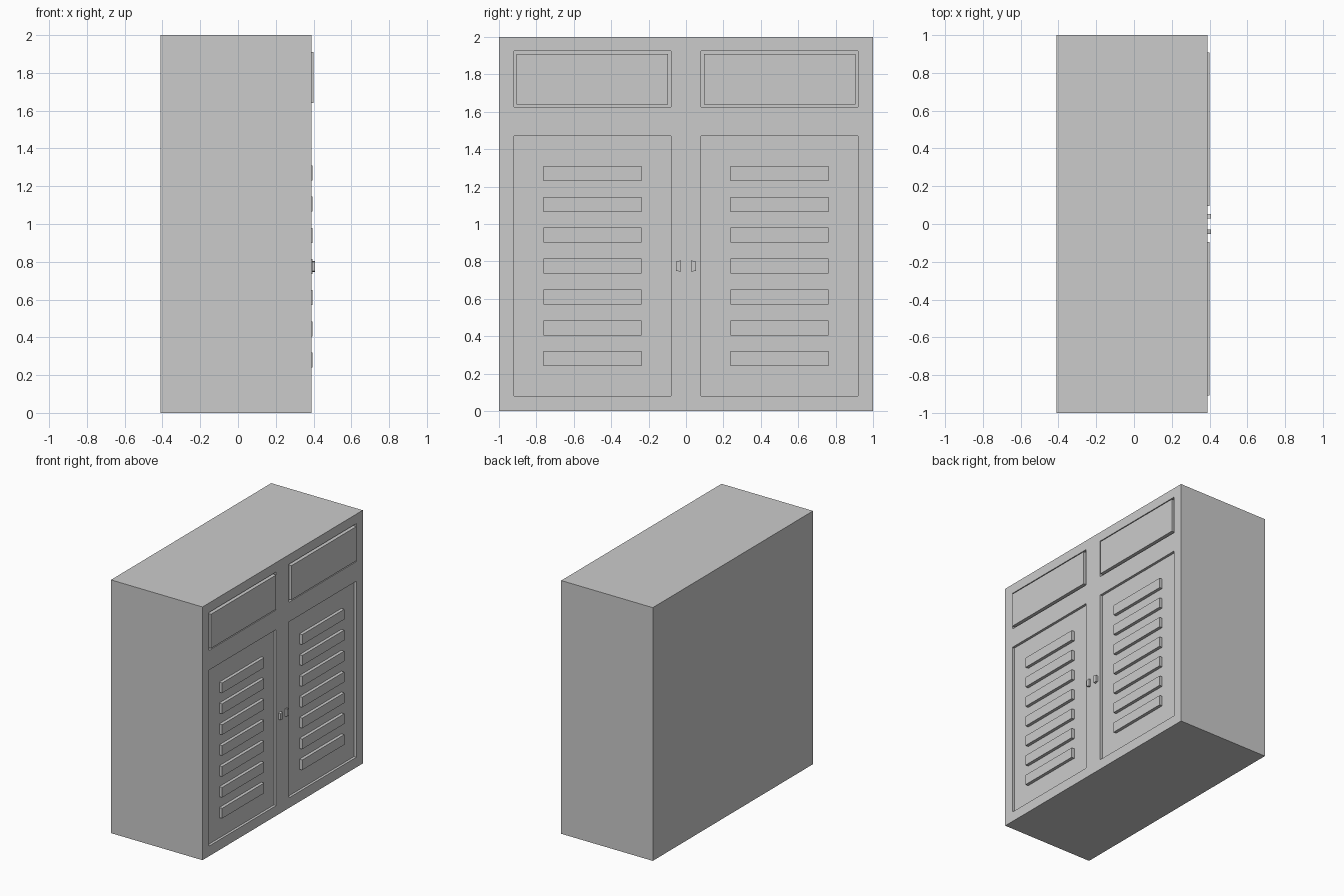
import bpy
import bmesh
from mathutils import Vector

if "Cube" in bpy.data.objects:
    bpy.data.objects.remove(bpy.data.objects["Cube"], do_unlink=True)

grey = bpy.data.materials.new("light grey")
grey.use_nodes = True
grey.diffuse_color = (0.6, 0.6, 0.6, 1)
grey.node_tree.nodes["Principled BSDF"].inputs["Base Color"].default_value = (0.6, 0.6, 0.6, 1)

FRONT = 0.39
FLOOR = 0.37   # depth of the door and drawer recesses


def box(name, low, high):
    low, high = Vector(low), Vector(high)
    bm = bmesh.new()
    bmesh.ops.create_cube(bm, size=1)
    bmesh.ops.scale(bm, vec=high - low, verts=bm.verts)
    bmesh.ops.translate(bm, vec=(low + high) / 2, verts=bm.verts)
    mesh = bpy.data.meshes.new(name)
    bm.to_mesh(mesh)
    bm.free()
    mesh.materials.append(grey)
    obj = bpy.data.objects.new(name, mesh)
    bpy.context.collection.objects.link(obj)
    return obj


def side_box(name, side, x, y, z):
    """Box on the left (+y) or right (-y) half of the cabinet face."""
    y0, y1 = sorted((side * y[0], side * y[1]))
    return box(name, (x[0], y0, z[0]), (x[1], y1, z[1]))


# Cabinet body
body = box("cabinet_body", (-0.41, -1, 0), (FRONT, 1, 2))

cutters = []
for side, label in ((1, "far"), (-1, "near")):
    # Recesses for the door and the drawer
    for part, z in (("door", (0.08, 1.47)), ("drawer", (1.625, 1.925))):
        cutters.append(side_box(f"{part}_cutter_{label}", side, (FLOOR, 0.5), (0.08, 0.92), z))

    # Drawer front standing proud of its recess
    side_box(f"drawer_front_{label}", side, (FLOOR - 0.005, 0.4), (0.095, 0.907), (1.64, 1.91))

    # Louvre slats
    for i in range(7):
        z = 0.24 + i * 0.165
        side_box(f"slat_{label}_{i + 1}", side, (FLOOR - 0.005, 0.395), (0.238, 0.762), (z, z + 0.08))

    # Handle, with its outer edge a little shorter
    handle = side_box(f"handle_{label}", side, (FRONT - 0.005, 0.408), (0.028, 0.053), (0.745, 0.805))
    for v in handle.data.vertices:
        if abs(v.co.y) > 0.04:
            v.co.z += 0.005 if v.co.z < 0.77 else -0.005

# Cut the recesses into the body
for cutter in cutters:
    mod = body.modifiers.new(cutter.name, 'BOOLEAN')
    mod.operation = 'DIFFERENCE'
    mod.solver = 'EXACT'
    mod.object = cutter
bpy.context.view_layer.update()
graph = bpy.context.evaluated_depsgraph_get()
carved = bpy.data.meshes.new_from_object(body.evaluated_get(graph))
body.modifiers.clear()
body.data = carved
for cutter in cutters:
    bpy.data.objects.remove(cutter, do_unlink=True)
